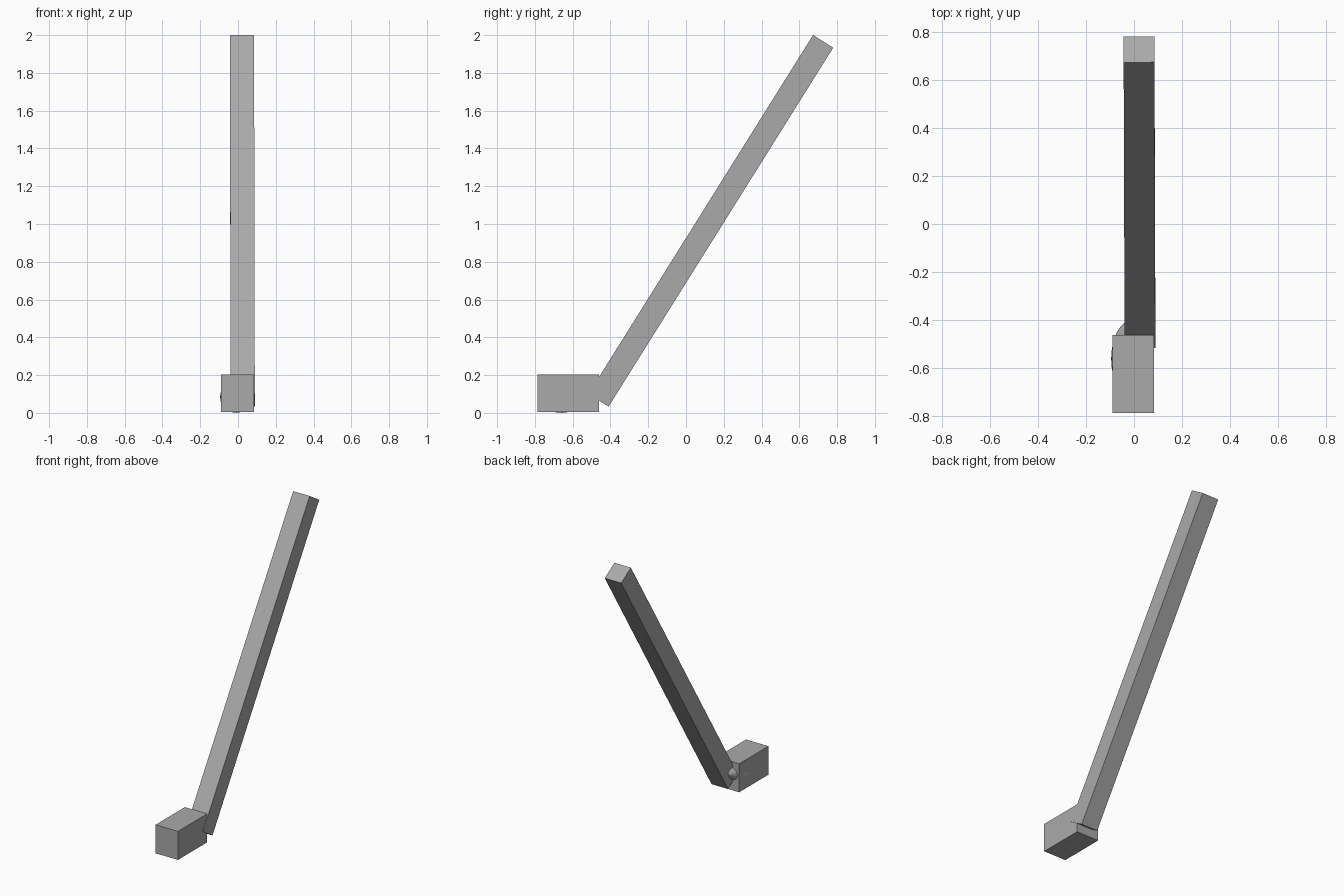
import bpy
import math
from mathutils import Matrix, Vector

if "Cube" in bpy.data.objects:
    bpy.data.objects.remove(bpy.data.objects["Cube"], do_unlink=True)

grey = bpy.data.materials.new("plain_grey")
grey.use_nodes = True
colour = (0.4, 0.4, 0.4, 1)
grey.diffuse_color = colour
grey.node_tree.nodes["Principled BSDF"].inputs["Base Color"].default_value = colour


def finish(name):
    obj = bpy.context.object
    obj.name = name
    obj.data.materials.append(grey)
    return obj


# Block head resting on the ground
bpy.ops.mesh.primitive_cube_add(size=1, location=(-0.003, -0.623, 0.104))
head = finish("block_head")
head.scale = (0.174, 0.324, 0.2)

# Long square shaft leaning backwards
low = Vector((0.025, -0.463, 0.067))
high = Vector((0.021, 0.726, 1.967))
axis = (high - low).normalized()
side = (Vector((1, 0, 0)) - axis * axis.x).normalized()
turn = Matrix((side, axis.cross(side), axis)).transposed()
bpy.ops.mesh.primitive_cube_add(size=1, location=(low + high) / 2)
shaft = finish("shaft")
shaft.rotation_euler = turn.to_euler()
shaft.scale = (0.128, 0.126, (high - low).length)

# Rounded joint, mostly buried in the head
bpy.ops.mesh.primitive_uv_sphere_add(segments=32, ring_count=16, radius=1,
                                     location=(-0.01, -0.56, 0.085))
joint = finish("rounded_joint")
joint.scale = (0.085, 0.17, 0.06)
joint.rotation_euler.x = math.radians(22)
bpy.ops.object.shade_smooth_by_angle()
